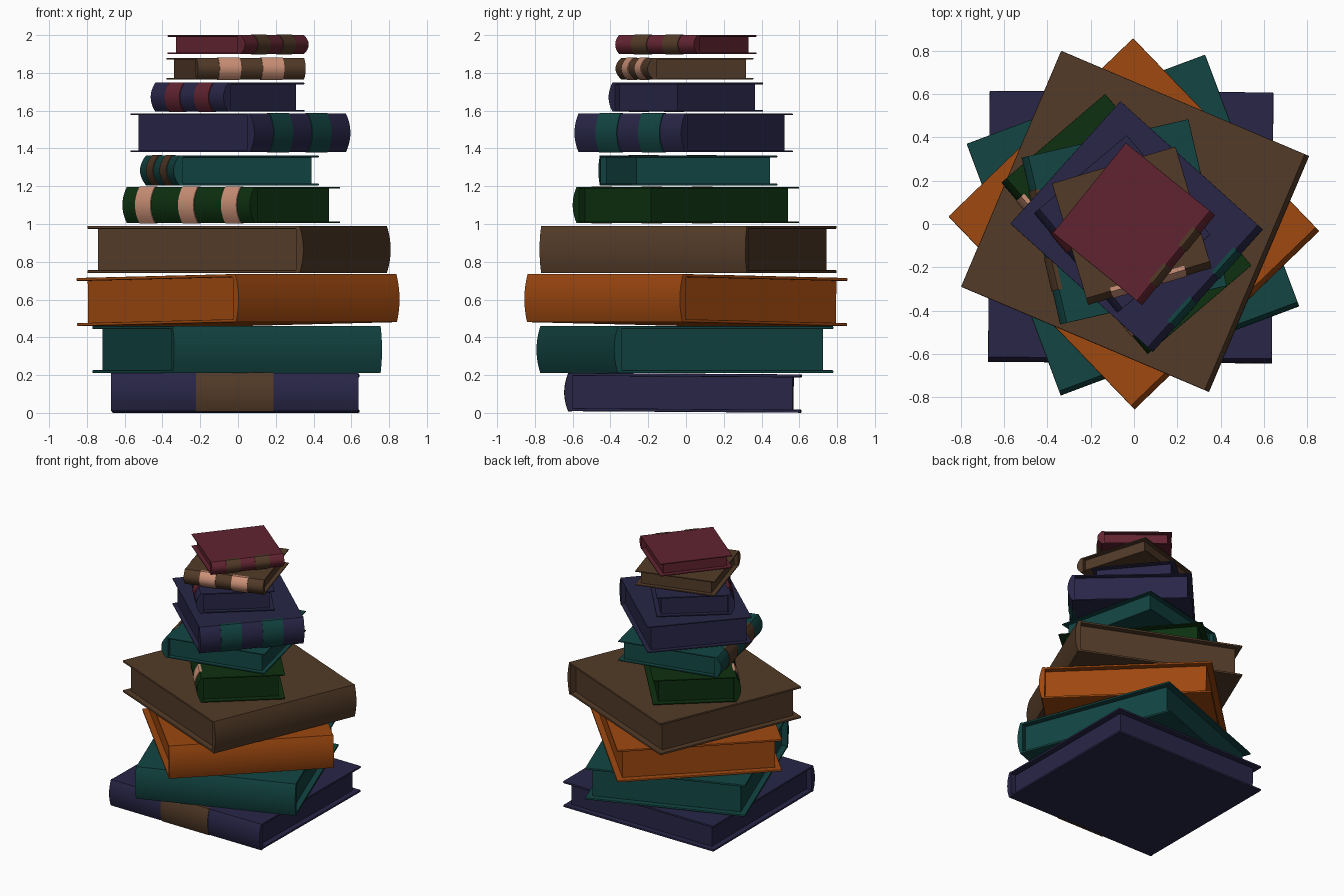
import bpy
import math
from mathutils import Matrix

cube = bpy.data.objects.get("Cube")
if cube:
    bpy.data.objects.remove(cube, do_unlink=True)


def make_material(name, red, green, blue):
    colour = (red, green, blue, 1)
    material = bpy.data.materials.new(name)
    material.use_nodes = True
    material.diffuse_color = colour
    shader = material.node_tree.nodes["Principled BSDF"]
    shader.inputs["Base Color"].default_value = colour
    shader.inputs["Roughness"].default_value = 0.8
    return material


navy = make_material("navy", 0.021, 0.019, 0.063)
teal = make_material("teal", 0.006, 0.06, 0.056)
orange = make_material("orange", 0.34, 0.065, 0.005)
brown = make_material("brown", 0.085, 0.043, 0.021)
green = make_material("dark green", 0.004, 0.03, 0.005)
maroon = make_material("maroon", 0.12, 0.017, 0.03)
pink = make_material("dusty pink", 0.62, 0.29, 0.19)


def extrude_profile(name, profile, start, end, material, matrix):
    """Extrude a closed (y, z) profile along the book's local x axis."""
    count = len(profile)
    verts = [(x, y, z) for x in (start, end) for y, z in profile]
    faces = [tuple(reversed(range(count))), tuple(range(count, count * 2))]
    for i in range(count):
        j = (i + 1) % count
        faces.append((i, j, j + count, i + count))
    mesh = bpy.data.meshes.new(name)
    mesh.from_pydata(verts, [], faces)
    mesh.materials.append(material)
    obj = bpy.data.objects.new(name, mesh)
    obj.matrix_world = matrix
    bpy.context.collection.objects.link(obj)
    return obj


def rectangle(y0, y1, z0, z1):
    return [(y0, z0), (y1, z0), (y1, z1), (y0, z1)]


def spine_profile(front, bulge, half, back, steps=12):
    """Rounded outside curve closed by a flat back."""
    points = []
    for i in range(steps + 1):
        t = 1 - 2 * i / steps
        points.append((front + bulge * t * t, half * t))
    return points + [(back, -half), (back, half)]


def smooth(obj):
    bpy.ops.object.select_all(action="DESELECT")
    bpy.context.view_layer.objects.active = obj
    obj.select_set(True)
    bpy.ops.object.shade_smooth_by_angle(angle=math.radians(35))


def make_book(name, centre, angle, tilt, length, depth, bottom, top, colour,
              band_colour=None, band_offsets=(), band_width=0):
    height = top - bottom
    large = length > 1.1
    thick = 0.016 if large else 0.009
    inset = 0.043 if length > 1 else 0.032
    bulge = 0.022 if large else 0.032
    matrix = (Matrix.Translation((*centre, (bottom + top) / 2))
              @ Matrix.Rotation(math.radians(angle), 4, "Z")
              @ Matrix.Rotation(math.radians(tilt), 4, "X"))
    half_l, half_d, half_h = length / 2, depth / 2, height / 2
    hinge = bulge - half_d

    # Two boards
    for side, z0 in (("bottom", -half_h), ("top", half_h - thick)):
        board = extrude_profile(f"{name}_{side}_cover",
                                rectangle(hinge, half_d, z0, z0 + thick),
                                -half_l, half_l, colour, matrix)
        bevel = board.modifiers.new("soft edge", "BEVEL")
        bevel.width = thick * 0.3
        bevel.segments = 2

    # Page block, set back from the boards
    extrude_profile(f"{name}_pages",
                    rectangle(hinge, half_d - inset, thick - half_h, half_h - thick),
                    inset - half_l, half_l - inset, colour, matrix)

    # Rounded spine
    spine = extrude_profile(f"{name}_spine",
                            spine_profile(-half_d, bulge, half_h, hinge + 0.02),
                            -half_l, half_l, colour, matrix)
    smooth(spine)

    # Coloured bands lying just proud of the spine
    for number, offset in enumerate(band_offsets, 1):
        band = extrude_profile(f"{name}_band_{number}",
                               spine_profile(-half_d - 0.004, bulge, half_h + 0.002, hinge + 0.015),
                               offset - band_width / 2, offset + band_width / 2,
                               band_colour, matrix)
        smooth(band)


def pair(length):
    """Two bands on the second and fourth fifths of a spine."""
    return (-length / 5, length / 5), length / 5


# The stack, from the bottom up
make_book("base_book", (-0.015, -0.015), -0.3, -0.4, 1.31, 1.25, 0.005, 0.208,
          navy, brown, (0,), 0.41)
make_book("second_book", (-0.005, -0.005), 20.5, 0, 1.175, 1.24, 0.21, 0.46, teal)
make_book("third_book", (0, 0), 44, -1, 1.185, 1.235, 0.47, 0.725, orange)
make_book("fourth_book", (0.005, 0.012), 67, 0, 1.183, 1.243, 0.74, 0.99, brown)
make_book("fifth_book", (-0.035, 0), -49.5, 0, 1.04, 0.63, 1.004, 1.197,
          green, pink, (-0.35, 0, 0.35), 0.125)
make_book("sixth_book", (-0.045, 0.01), -77, 0, 0.79, 0.79, 1.205, 1.362,
          teal, brown, *pair(0.79))
make_book("seventh_book", (0.012, -0.012), 48, 0, 0.76, 0.885, 1.38, 1.585,
          navy, teal, *pair(0.76))
make_book("eighth_book", (-0.055, 0), -50, 0, 0.6, 0.56, 1.595, 1.748,
          navy, maroon, *pair(0.6))
make_book("ninth_book", (-0.01, -0.008), 16.6, 0, 0.595, 0.585, 1.765, 1.88,
          brown, pink, *pair(0.595))
make_book("top_book", (0, 0), 51, 0, 0.535, 0.53, 1.9, 2,
          maroon, brown, *pair(0.535))
